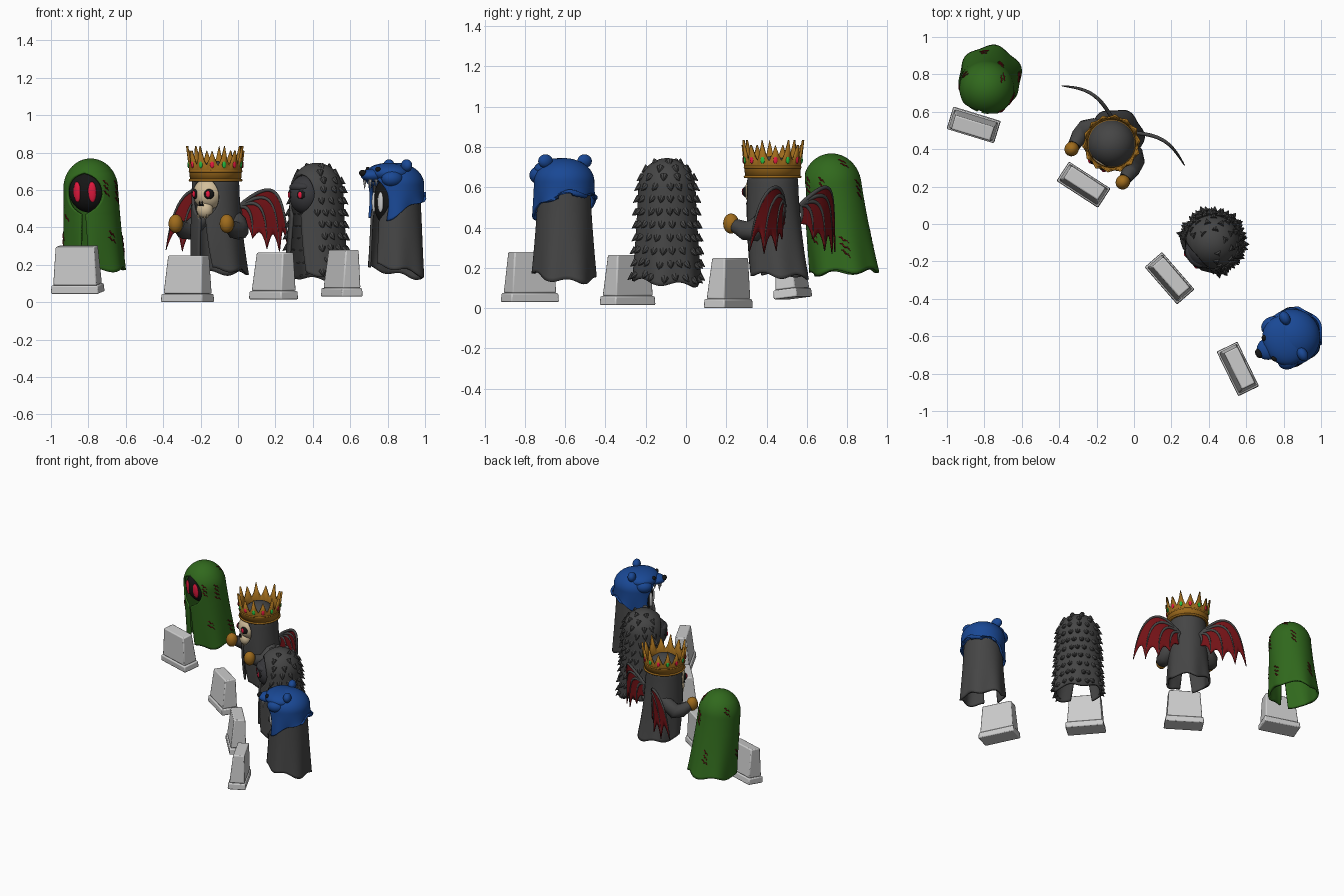
import bpy, bmesh, math, random
from mathutils import Matrix, Vector

if "Cube" in bpy.data.objects:
    bpy.data.objects.remove(bpy.data.objects["Cube"])

random.seed(4)
pi = math.pi
FRAME = Matrix()


def material(name, r, g, b):
    m = bpy.data.materials.new(name)
    m.diffuse_color = (r, g, b, 1)
    m.use_nodes = True
    m.node_tree.nodes["Principled BSDF"].inputs["Base Color"].default_value = m.diffuse_color
    return m


GREEN = material("green_cloth", .03, .14, .012)
DARK = material("dark_cloth", .06, .06, .06)
MASK = material("mask_grey", .04, .04, .045)
BLUE = material("blue_fur", .01, .065, .3)
RED = material("wing_red", .17, .006, .008)
GLOW = material("eye_red", .8, .01, .05)
GOLD = material("gold", .35, .15, .012)
BONE = material("bone", .65, .52, .33)
BLACK = material("black", .008, .008, .008)
WHITE = material("white", .85, .85, .85)
GEM = material("gem_green", .02, .5, .05)


def frame(x, y, deg, tilt=0, pivot=.4):
    """Local space of one group: faces -y, then turned and placed."""
    global FRAME
    FRAME = (Matrix.Translation((x, y, pivot)) @ Matrix.Rotation(math.radians(deg), 4, 'Z')
             @ Matrix.Rotation(math.radians(tilt), 4, 'X') @ Matrix.Translation((0, 0, -pivot)))


def add(name, data, mat=None):
    if isinstance(data, bmesh.types.BMesh):
        bm, data = data, bpy.data.meshes.new(name)
        bmesh.ops.recalc_face_normals(bm, faces=bm.faces)
        bm.to_mesh(data)
        bm.free()
    ob = bpy.data.objects.new(name, data)
    bpy.context.collection.objects.link(ob)
    ob.matrix_world = FRAME
    if mat:
        data.materials.append(mat)
    return ob


def solidify(ob, t, offset=-1):
    m = ob.modifiers.new("thickness", 'SOLIDIFY')
    m.thickness, m.offset = t, offset


def ball(name, c, r, mat, turn=0):
    bm = bmesh.new()
    mx = Matrix.Translation(c) @ Matrix.Rotation(turn, 4, 'Z') @ Matrix.Diagonal((*r, 1))
    bmesh.ops.create_uvsphere(bm, u_segments=28, v_segments=18, radius=1, matrix=mx)
    return add(name, bm, mat)


def pair(name, c, r, mat, turn=0):
    for s, side in ((-1, "left"), (1, "right")):
        ball(f"{name}_{side}", (s * c[0], c[1], c[2]), r, mat, s * turn)


def spikes(name, items, mat, seg=8):
    """Cones given as (base, direction, radius, length)."""
    bm = bmesh.new()
    for base, d, r, h in items:
        d = Vector(d).normalized()
        mx = Matrix.Translation(Vector(base) + d * h / 2) @ d.to_track_quat('Z', 'Y').to_matrix().to_4x4()
        bmesh.ops.create_cone(bm, cap_ends=True, segments=seg, radius1=r, radius2=r * .06, depth=h, matrix=mx)
    return add(name, bm, mat)


def tubes(name, lines, r, mat, radii=None):
    cu = bpy.data.curves.new(name, 'CURVE')
    cu.dimensions, cu.bevel_depth, cu.bevel_resolution, cu.use_fill_caps = '3D', r, 3, True
    for line in lines:
        sp = cu.splines.new('POLY')
        sp.points.add(len(line) - 1)
        for i, p in enumerate(line):
            sp.points[i].co = (*p, 1)
            sp.points[i].radius = radii[i] if radii else 1
    return add(name, cu, mat)


def cloak_point(p, phi, t, off=0):
    """Surface of a draped cloak: dome on top, flaring folds below; phi = 0 is the front."""
    zt, zc, R, zh, Rh, trail, lift = p
    if t < .4:
        k, a = 0, t / .4 * pi / 2
        r, z = R * math.sin(a), zc + (zt - zc) * math.cos(a)
    else:
        k = (t - .4) / .6
        r, z = R + (Rh - R) * k ** 1.2, zc + (zh - zc) * k
    r += off + k * k * .007 * math.sin(6 * phi + 1)
    z += k ** 3 * (.012 * math.sin(5 * phi) + lift * math.cos(phi))
    return Vector((r * math.sin(phi), -r * math.cos(phi) + trail * k * k, z))


def cloak(name, p, mat, face, neck, hem, n=60, rows=44):
    """face = (centre z, half height, half width) of the opening; neck/hem = slit half widths."""
    zf, hf, wf = face
    bm, grid = bmesh.new(), []
    for i in range(rows + 1):
        t = i / rows
        q = p[:5] + (0, 0)
        z, r = cloak_point(q, pi, t).z, max(1e-5, abs(cloak_point(q, pi, t).y))
        w = wf * math.sqrt(max(0, 1 - ((z - zf) / hf) ** 2))
        if z < zf:
            w = max(w, neck + (hem - neck) * min(1, (zf - z) / (zf - p[3])) ** 1.5)
        a = math.asin(min(.98, w / r))
        grid.append([bm.verts.new(cloak_point(p, a + (2 * pi - 2 * a) * j / n, t)) for j in range(n + 1)])
    for g, h in zip(grid, grid[1:]):
        for j in range(n):
            bm.faces.new((g[j], h[j], h[j + 1], g[j + 1]))
    bmesh.ops.remove_doubles(bm, verts=bm.verts, dist=1e-4)
    ob = add(name, bm, mat)
    solidify(ob, .014, -1)
    return ob


def tombstone(name, x, y, z, deg, tilt=0):
    """Plinth and a slab whose front slopes back."""
    frame(x, y, deg, tilt, .15)
    for part, z0, z1, lo, hi in (("plinth", 0, .045, (.133, -.062, .062), (.13, -.06, .06)),
                                 ("slab", .045, .25, (.122, -.052, .054), (.108, -.028, .05))):
        bm = bmesh.new()
        rings = [[bm.verts.new((sx * w, yy, z + zz)) for sx, yy in ((-1, f), (1, f), (1, b), (-1, b))]
                 for zz, (w, f, b) in ((z0, lo), (z1, hi))]
        bm.faces.new(rings[0])
        bm.faces.new(rings[1])
        for j in range(4):
            k = (j + 1) % 4
            bm.faces.new((rings[0][j], rings[0][k], rings[1][k], rings[1][j]))
        ob = add(f"{name}_{part}", bm)
        bv = ob.modifiers.new("worn_edges", 'BEVEL')
        bv.width, bv.segments = .007, 2


tombstone("tombstone_a", -.86, .52, .05, -17, 7)
tombstone("tombstone_b", -.27, .21, 0, -33)
tombstone("tombstone_c", .19, -.29, .015, -49)
tombstone("tombstone_d", .555, -.775, .03, -64)

# green ghost: black face, red eyes, scratched cloak
frame(-.78, .75, -17, 7)
P = (.77, .61, .146, .175, .168, .01, .01)
cloak("green_cloak", P, GREEN, (.60, .105, .1), .008, .03)
ball("green_ghost_face", (0, -.035, .6), (.108, .088, .115), BLACK)
pair("green_ghost_eye", (.042, -.112, .605), (.022, .012, .055), GLOW, .3)
marks = []
for phi, t, n in ((.9, .33, 3), (1.5, .35, 4), (2.0, .78, 3), (2.9, .4, 3), (3.6, .75, 3),
                  (4.4, .3, 2), (5.2, .75, 2), (1.0, .72, 2), (2.5, .2, 2), (5.5, .6, 1)):
    for i in range(n):
        d = random.uniform(.2, .34)
        marks.append([cloak_point(P, phi + d * u, t + .045 * i + .05 * u + .006 * (-1) ** (j), .001)
                      for j, u in enumerate((-.5, -.25, 0, .25, .5))])
tubes("cloak_scratches", marks, .004, RED, (.3, .9, 1, .9, .3))

# crowned ghost: skull, sleeves, crown, wings
frame(-.12, .43, -33)
P = (.755, .62, .127, .165, .15, .04, .01)
cloak("crowned_cloak", P, DARK, (.56, .11, .085), .012, .05)
ball("skull", (0, -.072, .58), (.083, .078, .085), BONE)
ball("skull_jaw", (0, -.105, .497), (.046, .04, .048), BONE)
pair("skull_socket", (.042, -.129, .578), (.028, .018, .028), BLACK, .5)
pair("skull_pupil", (.045, -.144, .578), (.012, .008, .018), GLOW, .5)
spikes("skull_nose", [((s * .008, -.143, .515), (0, 0, 1), .009, .026) for s in (-1, 1)], BLACK)
spikes("skull_teeth", [((x, -.122, .47), (0, 0, -1), .009, .03) for x in (-.03, -.01, .01, .03)], BONE)
for s, side in ((-1, "left"), (1, "right")):
    tubes(f"sleeve_{side}", [[(s * .09, .05, .46), (s * .125, .025, .43), (s * .155, -.01, .385),
                              (s * .165, -.06, .385), (s * .163, -.115, .41)]], .05, DARK, (.7, .95, 1.1, .95, .7))
    ball(f"fist_{side}", (s * .163, -.14, .42), (.038, .04, .05), GOLD)

bm = bmesh.new()
N = 56
rings = []
for row in range(3):
    ring = []
    for j in range(N):
        a = 2 * pi * j / N
        tip = {0: .81 if (j // 4) % 2 else .835, 2: .73}.get(j % 4, .765)
        z, r = ((.648, .13), (.705, .135), (tip, .135 + (tip - .7) * .13))[row]
        ring.append(bm.verts.new((r * math.sin(a), -r * math.cos(a), z)))
    rings.append(ring)
for g, h in zip(rings, rings[1:]):
    for j in range(N):
        bm.faces.new((g[j], g[(j + 1) % N], h[(j + 1) % N], h[j]))
solidify(add("crown", bm, GOLD), .012, 0)
for z in (.652, .7):
    tubes("crown_rim", [[(.137 * math.sin(j * pi / 24), -.137 * math.cos(j * pi / 24), z) for j in range(49)]],
          .007, GOLD)
for j in range(14):
    a = 2 * pi * j / 14
    ball(f"crown_gem_{j}", (.145 * math.sin(a), -.145 * math.cos(a), .735), (.011, .006, .018),
         GLOW if j % 2 else GEM, a)

W = Vector((.07, .51))
BONES = [((.33, .77), (.39, .28)), ((.30, .68), (.31, .27)), ((.23, .60), (.22, .285)),
         ((.15, .53), (.14, .34)), ((.09, .48), (.075, .42))]


def wing_bone(i, u, s):
    c, e = map(Vector, BONES[i])
    q = W * (1 - u) ** 2 + c * 2 * u * (1 - u) + e * u * u
    return Vector((s * q.x, .115 + .05 * math.sin(pi * (q.x - .07) / .32), q.y))


for s, side in ((-1, "left"), (1, "right")):
    bm = bmesh.new()
    for i in range(4):
        g = []
        for a in range(9):
            v = a / 8
            top = 1 - .13 * math.sin(pi * v)
            g.append([bm.verts.new(wing_bone(i, top * u / 14, s).lerp(wing_bone(i + 1, top * u / 14, s), v))
                      for u in range(15)])
        for c, d in zip(g, g[1:]):
            for u in range(14):
                bm.faces.new((c[u], c[u + 1], d[u + 1], d[u]))
    bmesh.ops.remove_doubles(bm, verts=bm.verts, dist=1e-5)
    solidify(add(f"wing_membrane_{side}", bm, RED), .006, 0)
    tubes(f"wing_bones_{side}", [[wing_bone(i, u / 16, s) for u in range(17)] for i in range(5)],
          .0085, DARK, [1.2 - .9 * (u / 16) ** 2 for u in range(17)])

# shaggy ghost: masked face, tufts of fur
frame(.42, -.095, -49)
P = (.745, .59, .143, .135, .17, .0, .02)
cloak("shaggy_cloak", P, DARK, (.575, .11, .1), .03, .085)
ball("mask", (0, -.075, .575), (.095, .088, .105), MASK)
ball("mask_brow", (0, -.118, .615), (.07, .045, .03), MASK)
pair("mask_socket", (.042, -.143, .575), (.026, .016, .026), BLACK, .5)
pair("mask_eye", (.044, -.154, .573), (.012, .008, .018), GLOW, .5)
tufts = []
for row in range(11):
    n = 5 + min(row * 3, 14)
    for j in range(n):
        phi = 2 * pi * (j + .5 * (row % 2) + random.uniform(-.2, .2)) / n
        t = .12 + row * .084
        if min(phi % (2 * pi), 2 * pi - phi % (2 * pi)) > .85:
            b = cloak_point(P, phi, t, -.006)
            tufts.append((b, (math.sin(phi), -math.cos(phi), -.75), .02, .04))
spikes("fur_tufts", tufts, DARK)

# beast-hooded ghost: animal hood over a dark face with white eyes
frame(.845, -.605, -64)
P = (.72, .6, .13, .165, .155, .0, .035)
cloak("hooded_cloak", P, DARK, (.55, .13, .1), .05, .06)
cloak("beast_hood", (.745, .63, .15, .5, .152, .0, -.08), BLUE, (.54, .13, .115), .1, .1)
ball("hooded_face", (0, -.035, .54), (.105, .085, .14), BLACK)
pair("hooded_eye", (.04, -.112, .535), (.019, .012, .055), WHITE, .35)
ball("beast_brow", (0, -.045, .69), (.135, .115, .055), BLUE)
ball("beast_muzzle", (0, -.135, .678), (.06, .07, .036), BLUE)
ball("beast_nose", (0, -.198, .69), (.026, .018, .018), BLACK)
pair("beast_eye", (.062, -.137, .71), (.016, .012, .014), BLACK, .4)
pair("beast_ear", (.108, .01, .73), (.038, .028, .034), BLUE)
pair("beast_cheek", (.1, -.07, .66), (.05, .06, .045), BLUE)
spikes("beast_fangs", [((s * x, y, .657), (0, 0, -1), .011, h) for s in (-1, 1)
                       for x, y, h in ((.034, -.17, .055), (.046, -.14, .035), (.054, -.11, .03))], WHITE)

# smooth every part, keeping crisp edges
bpy.context.view_layer.update()
meshes = [o for o in bpy.context.scene.objects if o.type == 'MESH']
for o in meshes:
    o.select_set(True)
bpy.context.view_layer.objects.active = meshes[0]
bpy.ops.object.shade_smooth_by_angle(angle=math.radians(35))
